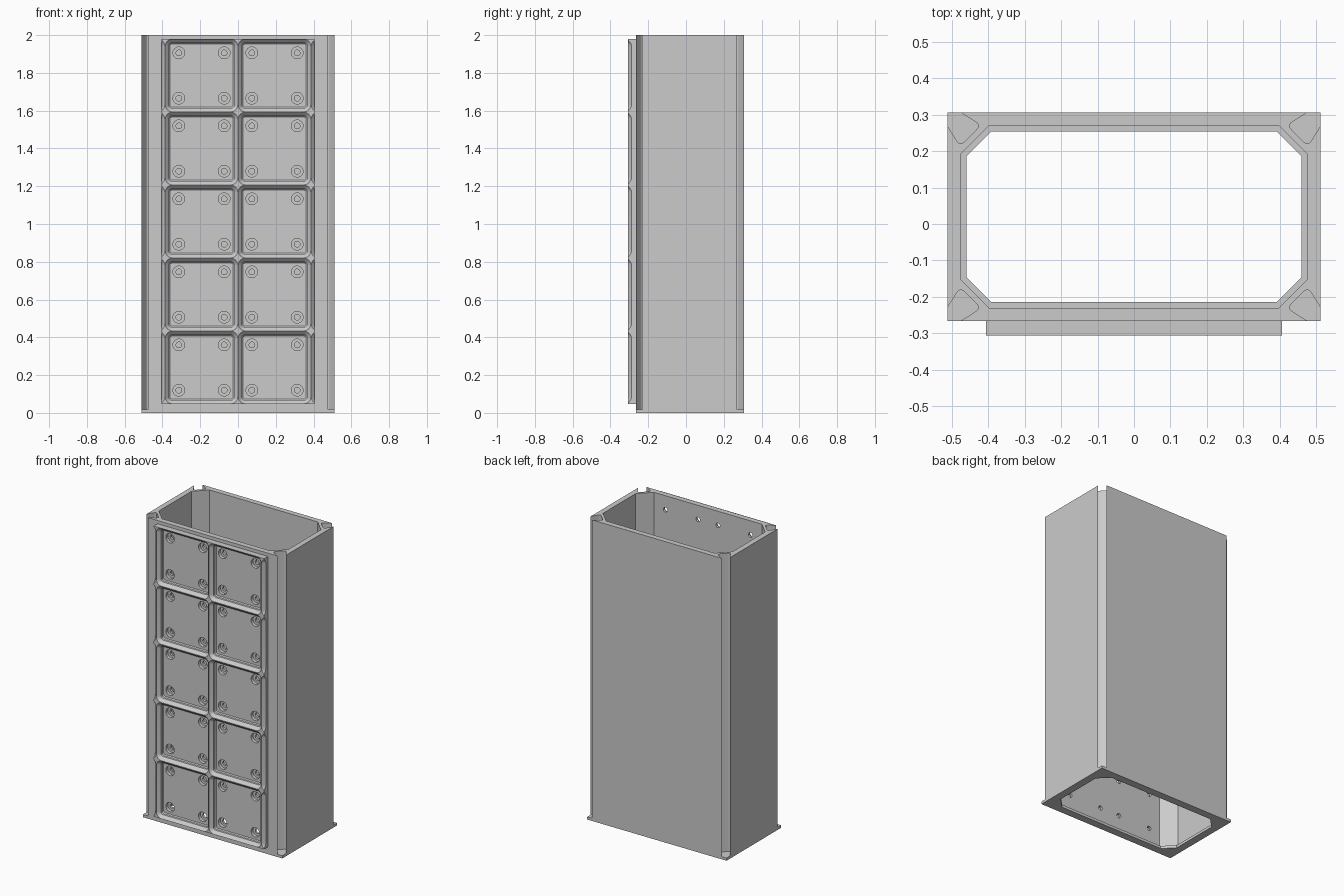
import bpy, bmesh, math
from mathutils import Vector

cube = bpy.data.objects.get("Cube")
if cube:
    bpy.data.objects.remove(cube, do_unlink=True)

# Main dimensions
HALF_X, FRONT, BACK, TOP = 0.512, -0.266, 0.306, 2.0
PAD_FRONT = -0.306
BASE = 0.018
WALL = 0.036
PITCH, FIRST_Z, ROWS = 0.3865, 0.24, 5
MID_Y = (FRONT + BACK) / 2
HALF_Y = (BACK - FRONT) / 2

grey = bpy.data.materials.new("light grey")
grey.use_nodes = True
colour = (0.6, 0.6, 0.6, 1)
grey.diffuse_color = colour
grey.node_tree.nodes["Principled BSDF"].inputs["Base Color"].default_value = colour


def loft(bm, rings):
    """Closed solid through rings of equal point count."""
    loops = [[bm.verts.new(p) for p in ring] for ring in rings]
    n = len(loops[0])
    for a, b in zip(loops, loops[1:]):
        for i in range(n):
            j = (i + 1) % n
            bm.faces.new((a[i], a[j], b[j], b[i]))
    bm.faces.new(loops[0][::-1])
    bm.faces.new(loops[-1])


def prism(bm, outline, z0, z1):
    loft(bm, [[Vector((x, y, z)) for x, y in outline] for z in (z0, z1)])


def make(name, build):
    bm = bmesh.new()
    build(bm)
    bmesh.ops.recalc_face_normals(bm, faces=bm.faces)
    mesh = bpy.data.meshes.new(name)
    bm.to_mesh(mesh)
    bm.free()
    mesh.materials.append(grey)
    obj = bpy.data.objects.new(name, mesh)
    bpy.context.collection.objects.link(obj)
    return obj


def cut(obj, name, build):
    """Subtract a temporary cutter and bake the result."""
    cutter = make(name, build)
    cutter.hide_render = True
    mod = obj.modifiers.new(name, 'BOOLEAN')
    mod.operation, mod.solver, mod.object = 'DIFFERENCE', 'EXACT', cutter
    deps = bpy.context.evaluated_depsgraph_get()
    mesh = bpy.data.meshes.new_from_object(obj.evaluated_get(deps))
    obj.modifiers.clear()
    obj.data = mesh
    bpy.data.objects.remove(cutter, do_unlink=True)


def rectangle(hx, y0, y1):
    return [(-hx, y0), (hx, y0), (hx, y1), (-hx, y1)]


def octagon(inset, chamfer):
    hx, hy = HALF_X - inset, HALF_Y - inset
    pts = []
    for sx, sy in ((1, 1), (-1, 1), (-1, -1), (1, -1)):
        pair = [(sx * hx, MID_Y + sy * (hy - chamfer)),
                (sx * (hx - chamfer), MID_Y + sy * hy)]
        pts += pair if sx * sy > 0 else pair[::-1]
    return pts


def rounded(p, a, b, size, steps=5):
    """Curve replacing corner p between neighbours a and b."""
    start = p + (a - p).normalized() * size
    end = p + (b - p).normalized() * size
    ts = [i / steps for i in range(steps + 1)]
    return [start * (1 - t) ** 2 + p * 2 * t * (1 - t) + end * t ** 2 for t in ts]


def corner_slots(bm):
    # Dovetail channels, open towards each vertical edge
    a, b = Vector((-0.007, 0.025)), Vector((0.035, 0.092))
    c, d = b.yx, a.yx
    shape = [a] + rounded(b, a, c, 0.017) + rounded(c, b, d, 0.017) + [d, Vector((-0.02, -0.02))]
    for sx in (-1, 1):
        for sy in (-1, 1):
            prism(bm, [(sx * (HALF_X - p.x), MID_Y + sy * (HALF_Y - p.y)) for p in shape],
                  BASE, TOP + 0.05)


def cells(columns):
    for col in columns:
        for row in range(ROWS):
            yield col * PITCH, FIRST_Z + row * PITCH


def circle(x, y, z, r, n=24):
    return [Vector((x + r * math.cos(math.tau * i / n), y, z + r * math.sin(math.tau * i / n)))
            for i in range(n)]


def screw_holes(bm):
    # Counterbored holes through the front wall
    for cx, cz in cells((-0.5, 0.5)):
        for sx in (-1, 1):
            for sz in (-1, 1):
                x, z = cx + sx * 0.12, cz + sz * 0.12
                step = FRONT + 0.021
                loft(bm, [circle(x, y, z, r) for y, r in
                          ((FRONT - 0.01, 0.031), (step, 0.031),
                           (step, 0.015), (FRONT + WALL + 0.01, 0.015))])


def rounded_square(x, y, z, half, radius, steps=6):
    pts = []
    for quarter in range(4):
        for i in range(steps + 1):
            a = math.pi / 2 * (quarter + i / steps)
            mid = math.pi / 2 * quarter + math.pi / 4
            ox = math.copysign(half - radius, math.cos(mid))
            oz = math.copysign(half - radius, math.sin(mid))
            pts.append(Vector((x + ox + radius * math.cos(a), y, z + oz + radius * math.sin(a))))
    return pts


def pockets(bm):
    # Stepped pockets; the outer columns bevel the sides of the grid
    half, radius = PITCH / 2 - 0.0012, 0.036
    profile = ((PAD_FRONT - 0.02, 0), (PAD_FRONT, 0), (PAD_FRONT + 0.0195, 0.0195),
               (FRONT - 0.006, 0.0195), (FRONT, 0.0255), (FRONT + 0.02, 0.0255))
    for x, z in cells((-1.5, -0.5, 0.5, 1.5)):
        loft(bm, [rounded_square(x, y, z, half - s, radius - s) for y, s in profile])


# Hollow housing with a thin base flange
housing = make("housing", lambda bm: prism(bm, rectangle(HALF_X, FRONT, BACK), 0, TOP))
cut(housing, "cavity", lambda bm: prism(bm, octagon(WALL, 0.079), BASE, TOP + 0.1))
cut(housing, "base_opening", lambda bm: prism(bm, octagon(0.052, 0.069), -0.1, BASE + 0.1))
cut(housing, "corner_slots", corner_slots)
cut(housing, "screw_holes", screw_holes)

# Ridge grid on the front
low = FIRST_Z - PITCH / 2 + 0.001
high = FIRST_Z + (ROWS - 0.5) * PITCH - 0.001
grid = make("front_grid", lambda bm: prism(bm, rectangle(0.406, PAD_FRONT, FRONT), low, high))
cut(grid, "pockets", pockets)

# Keep edges crisp and round corners smooth
bpy.ops.object.select_all(action='DESELECT')
for obj in (housing, grid):
    obj.select_set(True)
bpy.context.view_layer.objects.active = housing
bpy.ops.object.shade_smooth_by_angle(angle=math.radians(25))
